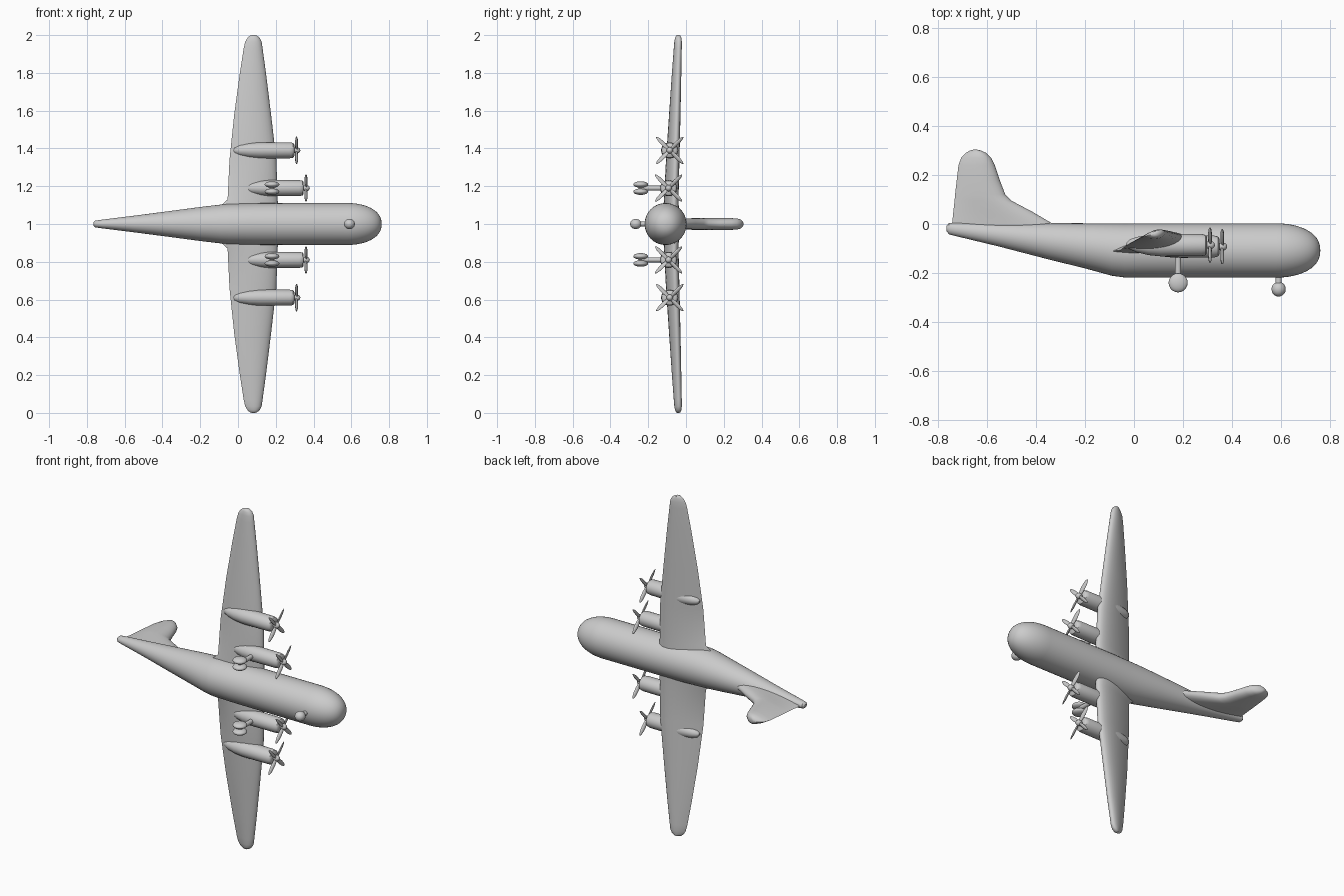
import bpy, bmesh, math
from mathutils import Matrix, Vector

if "Cube" in bpy.data.objects:
    bpy.data.objects.remove(bpy.data.objects["Cube"])

grey = bpy.data.materials.new("airframe_grey")
grey.diffuse_color = (0.6, 0.6, 0.6, 1)
grey.use_nodes = True
grey.node_tree.nodes["Principled BSDF"].inputs["Base Color"].default_value = grey.diffuse_color
TAU = 2 * math.pi


def finish(name, bm):
    bmesh.ops.recalc_face_normals(bm, faces=bm.faces)
    mesh = bpy.data.meshes.new(name)
    bm.to_mesh(mesh)
    bm.free()
    mesh.materials.append(grey)
    ob = bpy.data.objects.new(name, mesh)
    bpy.context.collection.objects.link(ob)
    return ob


def loft(name, rings):
    """Skin a list of equal-length point rings and cap both ends."""
    bm = bmesh.new()
    rows = [[bm.verts.new(p) for p in ring] for ring in rings]
    n = len(rows[0])
    for a, b in zip(rows, rows[1:]):
        for i in range(n):
            j = (i + 1) % n
            bm.faces.new((a[i], a[j], b[j], b[i]))
    bm.faces.new(rows[0])
    bm.faces.new(rows[-1])
    return finish(name, bm)


def round_x(name, stations, z, n=32):
    """Body along x from (x, y centre, y radius, z radius)."""
    return loft(name, [[(x, y + ry * math.sin(TAU * i / n), z + rz * math.cos(TAU * i / n))
                        for i in range(n)] for x, y, ry, rz in stations])


def airfoil(le, te, thick, n=28):
    """Closed section: (x along chord, offset across it), rounded front, thin back."""
    pts = []
    for i in range(n):
        a = TAU * i / n
        t = (1 - math.cos(a)) / 2
        half = thick * (1.35 * math.sqrt(t) * (1 - t) + 0.12 * math.sqrt(max(0, t * (1 - t))))
        pts.append((le + (te - le) * t, t, half * (1 if a < math.pi else -1)))
    return pts


def ball(name, loc, scale):
    bm = bmesh.new()
    bmesh.ops.create_uvsphere(bm, u_segments=20, v_segments=12, radius=1,
                              matrix=Matrix.Translation(loc) @ Matrix.Diagonal((*scale, 1)))
    return finish(name, bm)


def rod(name, a, b, r):
    a, b = Vector(a), Vector(b)
    d = b - a
    m = Matrix.Translation((a + b) / 2) @ d.to_track_quat('Z', 'Y').to_matrix().to_4x4()
    bm = bmesh.new()
    bmesh.ops.create_cone(bm, cap_ends=True, segments=14, radius1=r, radius2=r,
                          depth=d.length, matrix=m)
    return finish(name, bm)


# Fuselage: tail cone swept up, straight barrel, blunt round nose
body = [(-0.765, -0.018, 0.010, 0.008), (-0.755, -0.019, 0.023, 0.018),
        (-0.72, -0.023, 0.028, 0.023), (-0.55, -0.044, 0.048, 0.044),
        (-0.35, -0.070, 0.074, 0.070), (-0.2, -0.089, 0.092, 0.090),
        (-0.09, -0.104, 0.107, 0.103), (-0.04, -0.108, 0.110, 0.107),
        (0.1, -0.108, 0.111, 0.110)]
body += [(0.58 + 0.18 * math.sin(a), -0.108, 0.111 * math.cos(a) ** 0.85, 0.111 * math.cos(a) ** 0.85)
         for a in [math.pi / 2 * k / 12 for k in range(12)] + [1.56]]
round_x("fuselage", body, 1.0, 40)

# Wing: one skin from tip to tip; (distance from centre, front x, back x, mid y, thickness)
half_wing = [(0.0, 0.215, -0.11, -0.088, 0.062), (0.09, 0.212, -0.10, -0.086, 0.060),
             (0.13, 0.210, -0.055, -0.084, 0.058), (0.34, 0.203, -0.045, -0.076, 0.054),
             (0.58, 0.175, -0.020, -0.064, 0.047), (0.80, 0.148, 0.010, -0.053, 0.040),
             (0.93, 0.130, 0.030, -0.046, 0.035), (0.965, 0.125, 0.038, -0.044, 0.033),
             (0.985, 0.115, 0.050, -0.043, 0.028), (0.996, 0.102, 0.062, -0.042, 0.020),
             (1.0, 0.090, 0.074, -0.042, 0.008)]
full_wing = [(-d, *r) for d, *r in reversed(half_wing[1:])] + half_wing
loft("wing", [[(x, y + h + (0.5 - t) * 0.17 * (le - te), 1 + d)
               for x, t, h in airfoil(le, te, th)] for d, le, te, y, th in full_wing])

# Tail fin with long fillet at its foot; (y, front x, back x, thickness)
fin = [(-0.04, -0.27, -0.745, 0.05), (0.0, -0.33, -0.742, 0.052), (0.05, -0.415, -0.737, 0.054),
       (0.095, -0.50, -0.732, 0.055), (0.12, -0.525, -0.730, 0.055), (0.18, -0.548, -0.723, 0.055),
       (0.24, -0.568, -0.716, 0.054), (0.27, -0.583, -0.705, 0.051),
       (0.29, -0.603, -0.687, 0.042), (0.30, -0.625, -0.668, 0.026), (0.304, -0.643, -0.652, 0.01)]
loft("tail_fin", [[(x, y, 1 + h) for x, t, h in airfoil(le, te, th)] for y, le, te, th in fin])


def propeller(name, x, y, z):
    """Four flat tapered blades set on the diagonals."""
    bm = bmesh.new()
    for k in range(4):
        m = Matrix.Translation((x, y, z)) @ Matrix.Rotation(math.radians(45 + 90 * k), 4, 'X') \
            @ Matrix.Translation((0, 0, 0.05)) @ Matrix.Rotation(math.radians(30), 4, 'Z')
        bmesh.ops.create_uvsphere(bm, u_segments=12, v_segments=10, radius=1,
                                  matrix=m @ Matrix.Diagonal((0.006, 0.012, 0.051, 1)))
    return finish(name, bm)


for side, label in ((1, "left"), (-1, "right")):
    # Engines: (position, offset from centre, y, back x, propeller x)
    for pos, off, y, back, px in (("inner", 0.19, -0.092, 0.03, 0.36),
                                  ("outer", 0.39, -0.086, -0.03, 0.31)):
        z = 1 + side * off
        tag = f"{label}_{pos}"
        round_x(f"{tag}_engine", [(back, y + 0.004, 0.006, 0.006), (back + 0.012, y + 0.003, 0.020, 0.019),
                                  (back + 0.04, y + 0.002, 0.031, 0.030), (back + 0.09, y, 0.041, 0.039),
                                  (back + 0.14, y, 0.046, 0.043), (px - 0.035, y, 0.045, 0.042),
                                  (px - 0.018, y, 0.041, 0.039), (px - 0.012, y, 0.033, 0.031)], z, 24)
        ball(f"{tag}_spinner", (px, y, z), (0.02, 0.017, 0.017))
        propeller(f"{tag}_propeller", px, y, z)

    # Main landing gear: strut, axle and twin wheels
    z = 1 + side * 0.19
    rod(f"{label}_main_strut", (0.18, -0.10, z), (0.18, -0.24, z), 0.013)
    rod(f"{label}_main_axle", (0.18, -0.24, z - 0.025), (0.18, -0.24, z + 0.025), 0.012)
    for w in (-1, 1):
        ball(f"{label}_main_wheel_{'inner' if w * side < 0 else 'outer'}",
             (0.18, -0.24, z + w * 0.019), (0.039, 0.039, 0.017))

# Nose landing gear
rod("nose_strut", (0.59, -0.19, 1), (0.59, -0.265, 1), 0.013)
ball("nose_wheel", (0.59, -0.266, 1), (0.029, 0.03, 0.027))

# Smooth shading with sharp edges kept
for ob in bpy.context.scene.objects:
    ob.select_set(True)
    bpy.context.view_layer.objects.active = ob
bpy.ops.object.shade_smooth_by_angle(angle=math.radians(40))
